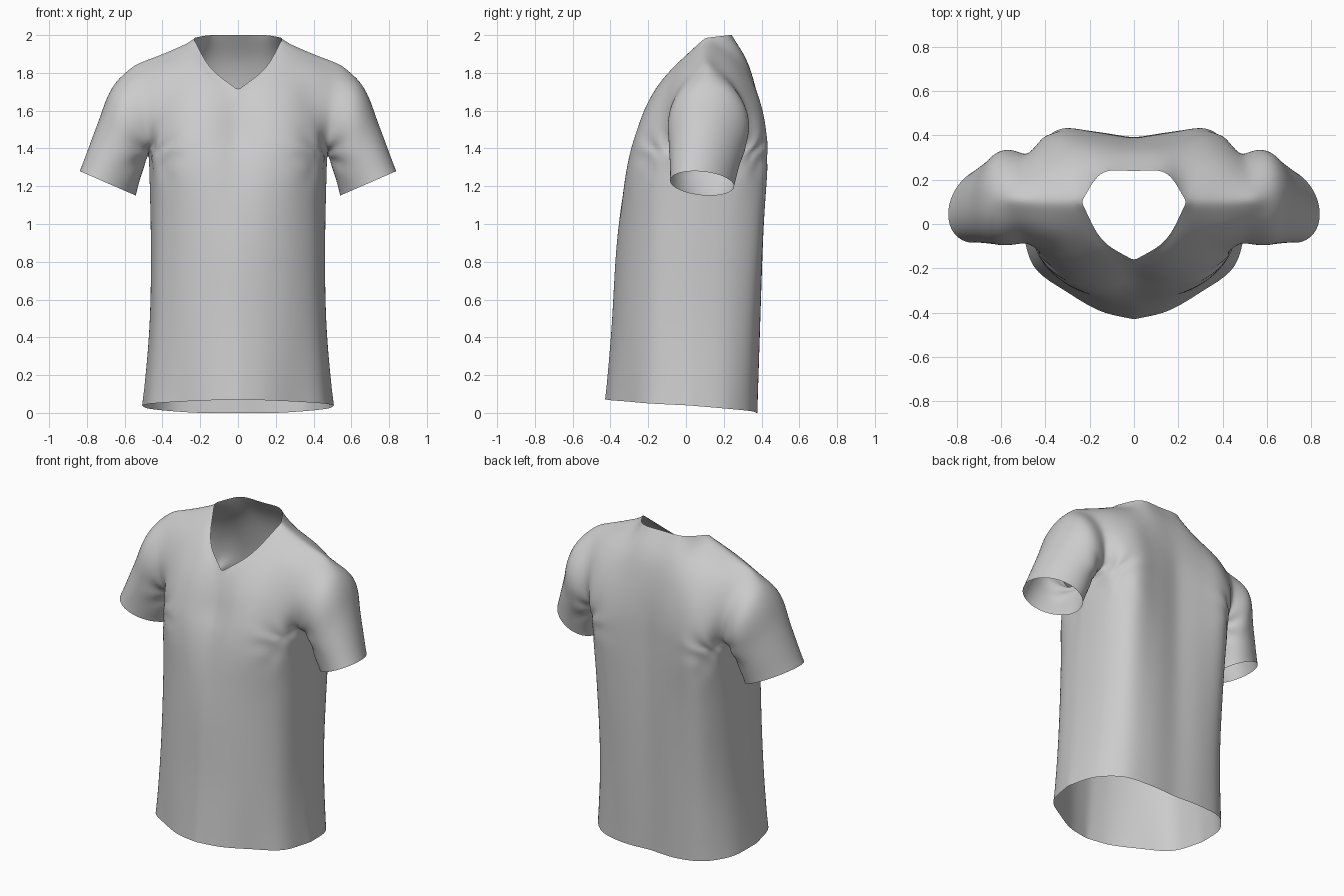
import bpy, bmesh, math
from mathutils import Vector

if "Cube" in bpy.data.objects:
    bpy.data.objects.remove(bpy.data.objects["Cube"])

# Control rows from centre line to side seam, hem up to neckline and shoulder
FRONT = [
    [(0, -.43, .072), (.14, -.397, .067), (.3, -.308, .06), (.45, -.195, .05), (.51, .01, .04)],
    [(0, -.397, .45), (.14, -.37, .45), (.3, -.295, .45), (.43, -.175, .45), (.472, .02, .45)],
    [(0, -.358, 1.0), (.14, -.342, 1.0), (.3, -.275, 1.0), (.42, -.16, 1.0), (.465, .05, 1.0)],
    [(0, -.285, 1.36), (.15, -.302, 1.36), (.3, -.265, 1.36), (.42, -.155, 1.36), (.475, .12, 1.36)],
    [(0, -.235, 1.48), (.15, -.26, 1.5), (.3, -.23, 1.5), (.41, -.15, 1.48), (.475, -.06, 1.44)],
    [(0, -.205, 1.58), (.14, -.21, 1.63), (.28, -.165, 1.67), (.4, -.115, 1.64), (.49, -.085, 1.6)],
    [(0, -.18, 1.66), (.13, -.145, 1.74), (.25, -.05, 1.84), (.39, -.03, 1.81), (.52, 0, 1.77)],
    [(0, -.165, 1.71), (.13, -.085, 1.81), (.238, .1, 1.985), (.39, .1, 1.915), (.55, .11, 1.855)],
]
BACK = [
    [(0, .37, 0), (.2, .376, 0), (.36, .34, .01), (.47, .22, .022), (.51, .01, .04)],
    [(0, .38, .45), (.19, .392, .45), (.35, .355, .45), (.44, .23, .45), (.472, .02, .45)],
    [(0, .388, 1.0), (.18, .41, 1.0), (.35, .395, 1.0), (.44, .26, 1.0), (.465, .05, 1.0)],
    [(0, .387, 1.36), (.18, .417, 1.36), (.34, .427, 1.36), (.44, .32, 1.36), (.475, .12, 1.36)],
    [(0, .385, 1.5), (.18, .412, 1.5), (.33, .422, 1.5), (.42, .38, 1.48), (.475, .29, 1.44)],
    [(0, .37, 1.68), (.18, .38, 1.68), (.32, .378, 1.68), (.42, .35, 1.64), (.49, .31, 1.6)],
    [(0, .325, 1.86), (.15, .315, 1.87), (.27, .265, 1.87), (.4, .245, 1.83), (.52, .22, 1.77)],
    [(0, .24, 2.0), (.14, .232, 2.0), (.238, .1, 1.985), (.39, .1, 1.915), (.55, .11, 1.855)],
]
# Sleeve rings: inner bottom point, outer top point, half depth
SLEEVE = [((.497, .125, 1.30), (.655, .115, 1.745), .218),
          ((.522, .12, 1.22), (.745, .085, 1.53), .192),
          ((.54, .125, 1.15), (.838, .045, 1.28), .165)]
N = 6          # spans between control points
ARMPIT = 3 * N


def spline(pts, n=N):
    """Smooth chord-length spline through the points."""
    p = [Vector(q) for q in pts]
    d = [max((b - a).length, 1e-5) for a, b in zip(p, p[1:])]
    s = [(b - a) / k for a, b, k in zip(p, p[1:], d)]
    m = [s[0]] + [(s[i - 1] * d[i] + s[i] * d[i - 1]) / (d[i] + d[i - 1])
                  for i in range(1, len(d))] + [s[-1]]
    out = []
    for i, k in enumerate(d):
        for j in range(n):
            t = j / n
            out.append(p[i] * (2*t**3 - 3*t*t + 1) + p[i+1] * (3*t*t - 2*t**3)
                       + m[i] * k * (t**3 - 2*t*t + t) + m[i+1] * k * (t**3 - t*t))
    return out + [p[-1]]


def panel(rows):
    dense = [spline(r) for r in rows[:-1]]
    top = rows[-1]
    dense.append(spline(top[:3])[:-1] + spline(top[2:]))   # corner at the neck
    return [list(r) for r in zip(*[spline(c) for c in zip(*dense)])]


front, back = panel(FRONT), panel(BACK)
for j in range(ARMPIT + 1):                # shared side seam
    front[j][-1] = back[j][-1].copy()
for i in range(2 * N, 4 * N + 1):          # shared shoulder seam
    front[-1][i] = back[-1][i].copy()

# Sleeve grown from the armhole loop
hole = [r[-1] for r in front[ARMPIT:]] + [r[-1] for r in back[ARMPIT:-1]][::-1]
count = len(hole) - 1
paths = []
for i, start in enumerate(hole):
    a = 2 * math.pi * i / count
    keys = [start]
    for low, high, depth in SLEEVE:
        low, high = Vector(low), Vector(high)
        keys.append((low + high) / 2 - (high - low) / 2 * math.cos(a)
                    - Vector((0, depth, 0)) * math.sin(a))
    paths.append(spline(keys))
sleeve = [list(r) for r in zip(*paths)]

# Assemble both halves into one cloth surface
bm = bmesh.new()
for side in (1, -1):
    for grid in (front, back, sleeve):
        v = [[bm.verts.new((p.x * side, p.y, p.z)) for p in row] for row in grid]
        for r0, r1 in zip(v, v[1:]):
            for i in range(len(r0) - 1):
                bm.faces.new((r0[i], r0[i+1], r1[i+1], r1[i]))
bmesh.ops.remove_doubles(bm, verts=bm.verts, dist=.0005)
bmesh.ops.recalc_face_normals(bm, faces=bm.faces)

# Relax the seams, then add soft folds around the armpits
inner = [v for v in bm.verts if not v.is_boundary]
for _ in range(4):
    bmesh.ops.smooth_vert(bm, verts=inner, factor=.5,
                          use_axis_x=True, use_axis_y=True, use_axis_z=True)
bm.normal_update()
for v in inner:
    x, y, z = abs(v.co.x), v.co.y, v.co.z
    dx, dz = x - .44, z - 1.36
    fall = math.exp(-(dx * dx + dz * dz) / .018) * min(1, abs(y - .12) / .12)
    v.co += v.normal * .009 * fall * math.sin(7 * math.atan2(dz, dx) + 1)

mesh = bpy.data.meshes.new("shirt")
bm.to_mesh(mesh)
bm.free()
shirt = bpy.data.objects.new("shirt", mesh)
bpy.context.collection.objects.link(shirt)
for p in mesh.polygons:
    p.use_smooth = True
sub = shirt.modifiers.new("smooth_cloth", 'SUBSURF')
sub.levels = sub.render_levels = 1
